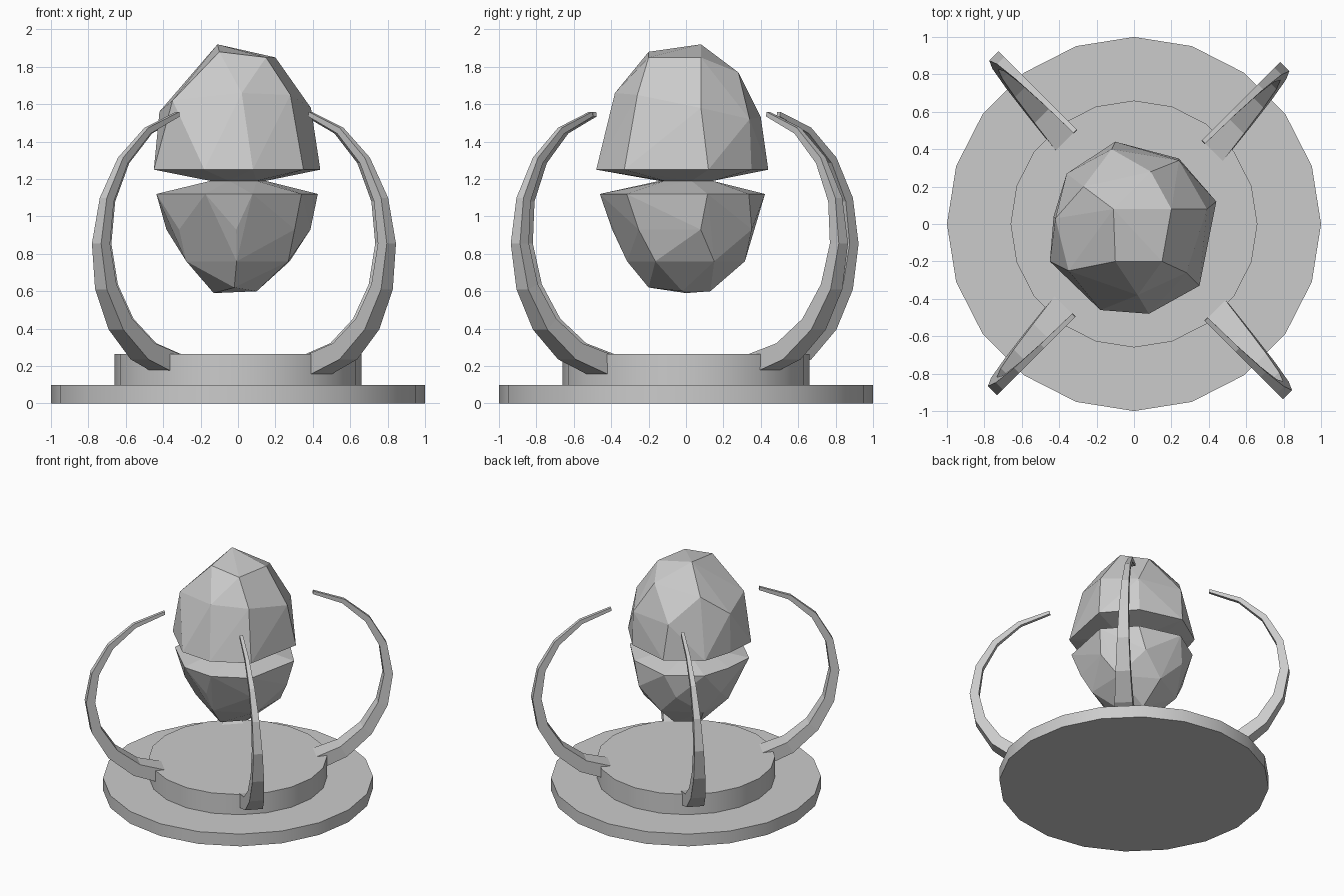
import bpy, bmesh, math
from mathutils import Vector

if "Cube" in bpy.data.objects:
    bpy.data.objects.remove(bpy.data.objects["Cube"])

stone = bpy.data.materials.new("plain grey")
stone.use_nodes = True
GREY = (0.6, 0.6, 0.6, 1)
stone.diffuse_color = GREY
stone.node_tree.nodes["Principled BSDF"].inputs["Base Color"].default_value = GREY


def finish(name, bm):
    bmesh.ops.recalc_face_normals(bm, faces=bm.faces)
    mesh = bpy.data.meshes.new(name)
    bm.to_mesh(mesh)
    bm.free()
    mesh.materials.append(stone)
    ob = bpy.data.objects.new(name, mesh)
    bpy.context.collection.objects.link(ob)
    return ob


# Two stacked discs with smooth sides
def disc(name, radius, low, high):
    bpy.ops.mesh.primitive_cylinder_add(
        vertices=20, radius=radius, depth=high - low, location=(0, 0, (low + high) / 2))
    ob = bpy.context.object
    ob.name = name
    ob.data.materials.append(stone)
    bpy.ops.object.shade_smooth_by_angle(angle=math.radians(30))


disc("base_disc", 1.0, 0, 0.1)
disc("raised_disc", 0.66, 0.1, 0.265)


# Tapered claw: one side lies in an upright plane, the other side narrows to the tip
def claw(name, sx, sy, plane, side, shift):
    out = Vector((sx, sy, 0)).normalized()
    across = Vector((1, -sx * sy, 0)).normalized()
    bm = bmesh.new()
    rings = []
    for step in range(9):
        a = math.radians(-80 + 20 * step)
        t = 1 - step / 8
        width = 0.025 + 0.135 * t ** 1.6
        thick = 0.025 + 0.085 * t
        ring = []
        for r, v in ((0.715, 0), (0.715, width), (0.715 - thick, width), (0.715 - thick, 0)):
            p = out * (0.45 + shift + r * math.cos(a)) + across * (plane + side * v)
            p.z = 0.855 + r * math.sin(a)
            ring.append(bm.verts.new(p))
        rings.append(ring)
    for a, b in zip(rings, rings[1:]):
        for i in range(4):
            j = (i + 1) % 4
            bm.faces.new((a[i], a[j], b[j], b[i]))
    bm.faces.new(rings[0])
    bm.faces.new(rings[-1])
    finish(name, bm)


claw("front_left_claw", 1, -1, -0.1, 1, 0.06)
claw("back_left_claw", 1, 1, -0.06, 1, 0)
claw("back_right_claw", -1, 1, 0.14, -1, 0)
claw("front_right_claw", -1, -1, 0.13, -1, 0)


# Faceted stone halves, each the convex hull of a few corner points
def hull(name, points):
    bm = bmesh.new()
    for p in points:
        bm.verts.new(p)
    res = bmesh.ops.convex_hull(bm, input=bm.verts)
    loose = [v for v in bm.verts if not v.link_faces]
    bmesh.ops.delete(bm, geom=loose, context='VERTS')
    bmesh.ops.dissolve_limit(bm, angle_limit=math.radians(2), verts=bm.verts, edges=bm.edges)
    finish(name, bm)


def ring(count, radius, z, turn):
    return [(radius * math.cos(turn + i * math.tau / count),
             radius * math.sin(turn + i * math.tau / count), z) for i in range(count)]


rim = [(.08, -.48), (.35, -.33), (.44, .12), (.24, .35), (-.1, .44),
       (-.36, .27), (-.43, .04), (-.45, -.2), (-.18, -.46)]
crown = [(-.11, .08, 1.92), (.2, .08, 1.85), (.15, -.2, 1.85), (-.1, -.2, 1.88),
         (-.27, .2, 1.72), (.09, .28, 1.77), (.02, -.38, 1.66), (.28, -.26, 1.65),
         (.39, .08, 1.58), (-.35, -.25, 1.62), (-.42, .03, 1.56), (.24, .34, 1.52),
         (-.12, .4, 1.53)]
foot = [(-.13, 0, .59), (.1, -.02, .6), (-.02, -.2, .62), (.02, .13, .6)]

hull("upper_stone", crown + [(x, y, 1.25) for x, y in rim] + ring(6, 0.15, 1.19, 0.2))
hull("lower_stone", foot + [(x * .97, y * .96, 1.12) for x, y in rim]
     + ring(7, 0.395, 0.93, 0.2) + ring(6, 0.315, 0.76, 0.5) + ring(6, 0.15, 1.19, 0.2))
